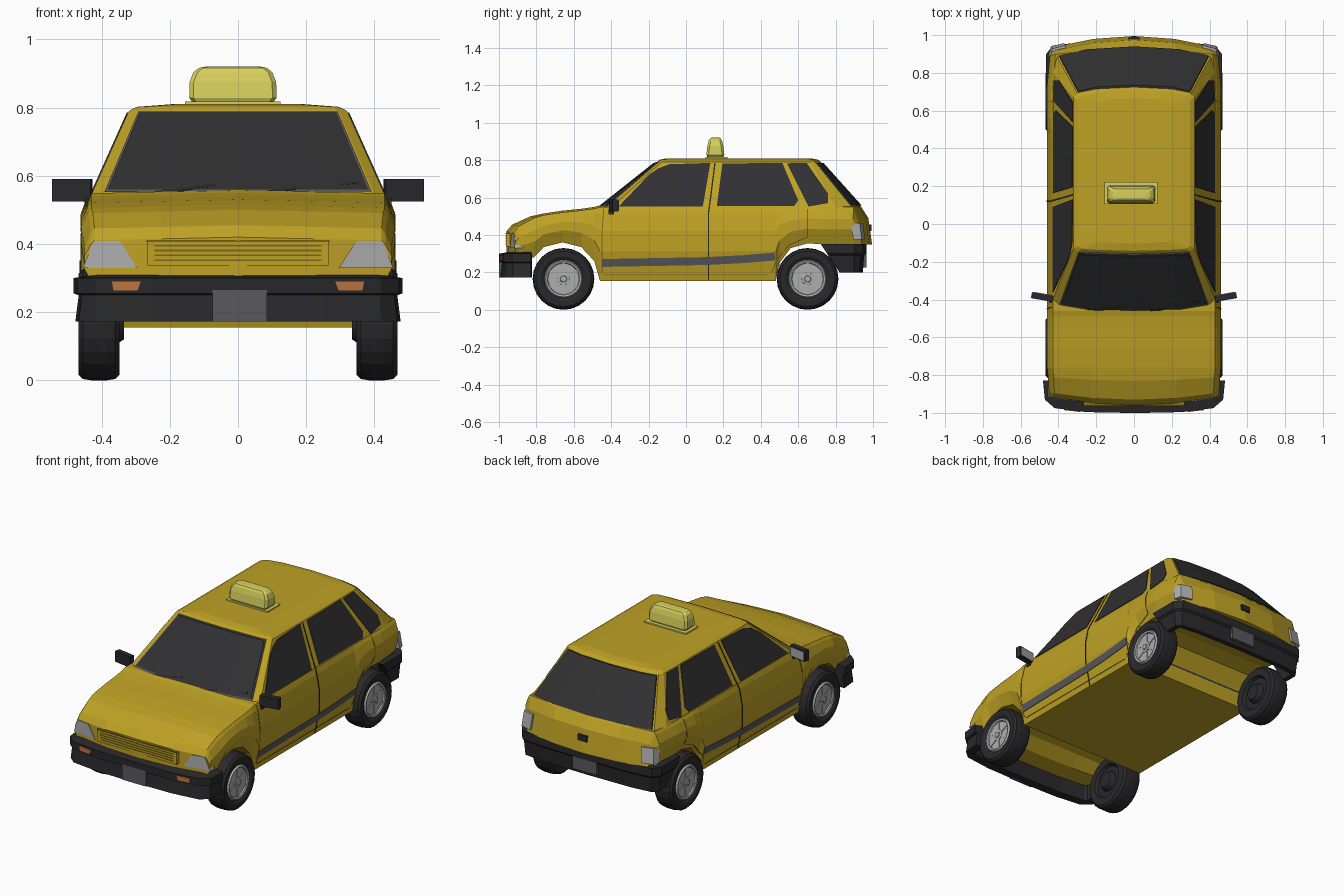
import bpy, bmesh, math
from mathutils import Vector, Matrix

if "Cube" in bpy.data.objects:
    bpy.data.objects.remove(bpy.data.objects["Cube"])


def material(name, r, g, b):
    m = bpy.data.materials.new(name)
    m.diffuse_color = (r, g, b, 1)
    m.use_nodes = True
    m.node_tree.nodes["Principled BSDF"].inputs["Base Color"].default_value = m.diffuse_color
    return m


YELLOW = material("yellow_paint", .52, .36, .018)
DARK_YELLOW = material("shaded_yellow", .2, .13, .01)
BLACK = material("black_plastic", .022, .022, .024)
GLASS = material("dark_glass", .03, .03, .032)
GREY = material("stripe_grey", .1, .1, .11)
LIGHT = material("light_grey", .42, .42, .43)
ORANGE = material("indicator_orange", .5, .17, .05)
SIGN = material("sign_yellow", .68, .63, .11)


def mesh(name, verts, faces, mat):
    me = bpy.data.meshes.new(name)
    me.from_pydata([tuple(v) for v in verts], [], faces)
    bm = bmesh.new()
    bm.from_mesh(me)
    bmesh.ops.recalc_face_normals(bm, faces=bm.faces)
    bm.to_mesh(me)
    bm.free()
    me.materials.append(mat)
    ob = bpy.data.objects.new(name, me)
    bpy.context.collection.objects.link(ob)
    return ob


def loft(name, rings, mat, cap=None):
    n, m = len(rings[0]), len(rings)
    faces = [(r*n+i, r*n+(i+1) % n, (r+1)*n+(i+1) % n, (r+1)*n+i)
             for r in range(m-1) for i in range(n)]
    for base in (0, (m-1)*n):
        faces += [[base+i for i in f] for f in (cap or [range(n)])]
    return mesh(name, [v for r in rings for v in r], faces, mat)


def prism(name, pts, vec, mat):
    return loft(name, [[Vector(p) for p in pts], [Vector(p)+Vector(vec) for p in pts]], mat)


def box(name, lo, hi, mat, rot=None):
    (x0, y0, z0), (x1, y1, z1) = lo, hi
    ob = prism(name, [(x0, y0, z0), (x1, y0, z0), (x1, y1, z0), (x0, y1, z0)], (0, 0, z1-z0), mat)
    if rot:
        ob.data.transform(rot)
    return ob


def lerp(a, b, t):
    return a+(b-a)*t


# Lower body: stations of y, bottom z, top z, half width, corner setback, lean
STATIONS = [(-.96, .27, .41, .45, .05, 0), (-.93, .27, .445, .45, .04, 0), (-.83, .28, .49, .455, .02, 0),
            (-.76, .335, .505, .46, 0, 0), (-.66, .36, .52, .46, 0, 0), (-.56, .335, .53, .46, 0, 0),
            (-.49, .26, .54, .46, 0, 0), (-.46, .155, .548, .46, 0, 0), (.48, .155, .55, .46, 0, 0),
            (.50, .25, .55, .46, 0, 0), (.56, .33, .55, .46, 0, 0), (.65, .355, .55, .46, 0, 0),
            (.73, .35, .55, .46, 0, 0), (.93, .35, .55, .445, -.04, 0), (.995, .35, .48, .43, -.07, -.02)]
SIDE = [(.93, 0), (1, .4), (1, .68), (.96, .92), (.935, 1)]
SECTION = (SIDE + [(.5, 1), (0, 1), (-.5, 1)] + [(-f, t) for f, t in reversed(SIDE)]
           + [(-.5, 0), (0, 0), (.5, 0)])
rings = []
for y, zb, zt, w, s, lean in STATIONS:
    rings.append([(f*w, y+s*(f*w/.46)**2+lean*t,
                   lerp(zb, zt, t)+(.01*(1-abs(f)) if t == 1 else 0)) for f, t in SECTION])
loft("lower_body", rings, YELLOW, [[0, 1, 2, 3, 4, 5, 15], [5, 6, 14, 15], [6, 7, 13, 14],
                                   [7, 8, 9, 10, 11, 12, 13]])


def side_x(y, z):
    """Half width of the car side at a given y and z."""
    if z > .55:
        return .43-.11*(z-.545)/.245
    a, b = next((a, b) for a, b in zip(STATIONS, STATIONS[1:]) if y <= b[0])
    zb, zt, w = [lerp(a[i], b[i], (y-a[0])/(b[0]-a[0])) for i in (1, 2, 3)]
    t = min(max((z-zb)/(zt-zb), 0), 1)
    p, q = next((p, q) for p, q in zip(SIDE, SIDE[1:]) if t <= q[1])
    return w*lerp(p[0], q[0], (t-p[1])/(q[1]-p[1]))


# Cabin: belt loop, roof edge loop and raised roof panel
BELT = [(0, -.465), (.25, -.455), (.40, -.43), (.43, -.40), (.43, .80), (.41, .89), (.25, .925), (0, .94)]
ROOF = [(0, -.155), (.2, -.15), (.295, -.145), (.32, -.13), (.32, .67), (.30, .69), (.2, .71), (0, .72)]


def full_loop(half, z, sx=1, sy=1):
    pts = half + [(-x, y) for x, y in half[-2:0:-1]]
    return [(x*sx, .28+(y-.28)*sy, z) for x, y in pts]


loft("cabin", [full_loop(BELT, .545), full_loop(ROOF, .79), full_loop(ROOF, .802, .93, .97),
               full_loop(ROOF, .81, .6, .88)], YELLOW)


# Windscreen and rear window with their grey seals
def screen(name, ids, t0, t1, sx, out, mat):
    cols = [(-1, i) for i in reversed(ids[1:])] + [(1, i) for i in ids]
    rings = []
    for s, i in cols:
        def pt(t, o):
            return (s*sx*lerp(BELT[i][0], ROOF[i][0], t), lerp(BELT[i][1], ROOF[i][1], t)+o,
                    lerp(.545, .79, t)+abs(o)*.6)
        rings.append([pt(t0, out), pt(t1, out), pt(t1, -out), pt(t0, -out)])
    loft(name, rings, mat)


screen("windscreen_seal", [0, 1, 2], .02, .985, .985, -.004, GREY)
screen("windscreen", [0, 1, 2], .04, .965, .965, -.007, GLASS)
screen("rear_window", [7, 6, 5], .03, .96, .97, .007, GLASS)

# Side windows
WINDOWS = {"front_door_window": [(-.36, .552), (-.2, .72), (-.15, .755), (-.09, .778), (.13, .785), (.09, .552)],
           "rear_door_window": [(.165, .556), (.195, .782), (.515, .785), (.60, .585), (.58, .556)],
           "quarter_window": [(.54, .783), (.645, .785), (.76, .62), (.76, .57), (.655, .552)]}
for s in (1, -1):
    for name, pts in WINDOWS.items():
        prism(name, [(s*(side_x(0, max(z, .551))+.004), y, z) for y, z in pts], (-s*.012, 0, 0), GLASS)


# Stripes and door seams laid along the car side
def ribbon(name, path, width, mat, off):
    pts = []
    for (ya, za), (yb, zb) in zip(path, path[1:]):
        pts += [Vector((lerp(ya, yb, k/6), lerp(za, zb, k/6))) for k in range(6)]
    pts.append(Vector(path[-1]))
    for s in (1, -1):
        rings = []
        for k, p in enumerate(pts):
            d = (pts[min(k+1, len(pts)-1)]-pts[max(k-1, 0)]).normalized()*width/2
            a, b = p+Vector((-d.y, d.x)), p-Vector((-d.y, d.x))
            rings.append([(s*(side_x(*q)+o), q.x, q.y) for q, o in
                          ((a, off), (b, off), (b, -.01), (a, -.01))])
        loft(name, rings, mat)


ribbon("side_stripe", [(-.45, .25), (.1, .26), (.3, .27), (.475, .285)], .042, GREY, .003)
box("rear_cross_stripe", (-.43, .47, .235), (.43, .499, .275), GREY)
ribbon("door_seam", [(.12, .16), (.12, .313), (.12, .424), (.12, .518), (.125, .55), (.155, .785)],
       .007, BLACK, .0025)
ribbon("front_door_seam", [(-.45, .2), (-.45, .4), (-.44, .54)], .005, DARK_YELLOW, .002)
ribbon("rear_door_seam", [(.46, .2), (.48, .26), (.55, .345), (.65, .39), (.65, .54)], .005, DARK_YELLOW, .002)
ribbon("sill_seam", [(-.44, .19), (.44, .19)], .004, DARK_YELLOW, .002)


# Wrap-around bumpers
def bumper(name, half, section, slant):
    path = [Vector((-x, y)) for x, y in reversed(half[1:])] + [Vector(p) for p in half]
    out, rings, last = (1 if half[0][1] > 0 else -1), [], len(path)-1
    for k, p in enumerate(path):
        d = (path[min(k+1, last)]-path[max(k-1, 0)]).normalized()
        n = Vector((-d.y, d.x))*out
        sl = slant if k in (0, last) else 0
        rings.append([(p.x+n.x*o, p.y+n.y*o+sl*(section[0][1]-z)/.15, z) for o, z in section])
    loft(name, rings, BLACK)


bumper("front_bumper", [(0, -1), (.25, -.996), (.42, -.975), (.472, -.93), (.482, -.83)],
       [(-.06, .31), (0, .30), (0, .255), (-.015, .25), (-.005, .172), (-.06, .172)], 0)
bumper("rear_bumper", [(0, .965), (.3, .96), (.43, .945), (.465, .90), (.465, .72)],
       [(-.045, .352), (0, .352), (0, .30), (-.01, .29), (-.02, .2), (-.05, .2)], .1)
box("front_plate", (-.075, -1, .172), (.085, -.98, .265), GREY)
box("rear_plate", (-.08, .94, .225), (.08, .966, .3), GREY)
box("hatch_handle", (-.03, .95, .42), (.03, .992, .455), BLACK)

# Grille panel with slots
box("grille_panel", (-.265, -.963, .337), (.265, -.93, .408), YELLOW)
for k in range(4):
    box("grille_slot", (-.245, -.965, .35+k*.014), (.245, -.95, .355+k*.014), DARK_YELLOW)
box("grille_top_line", (-.268, -.964, .406), (.268, -.95, .41), DARK_YELLOW)

for s in (1, -1):
    # Lamps
    prism("headlight", [(s*x, -.953+.16*(x-.225), z) for x, z in
                        ((.296, .33), (.346, .408), (.424, .408), (.455, .33))], (0, .045, 0), LIGHT)
    prism("indicator", [(s*x, y, z) for x, y, z in
                        ((.285, -.995, .29), (.37, -.985, .29), (.365, -.986, .263), (.295, -.994, .263))],
          (0, .02, 0), ORANGE)
    prism("tail_light", [(s*x, y, .375) for x, y in
                         ((.453, .895), (.44, .94), (.37, .958), (.37, .92), (.42, .895))],
          (-s*.008, -.012, .09), LIGHT)
    # Door mirror
    turn = Matrix.Translation((s*.43, -.40, 0)) @ Matrix.Rotation(s*.17, 4, 'Z')
    xa, xb = sorted((0, s*.115))
    box("mirror_housing", (xa, -.012, .525), (xb, .02, .59), BLACK, turn)
    box("mirror_glass", (xa+.008, .018, .532), (xb-.008, .023, .583), LIGHT, turn)
    xa, xb = sorted((s*.41, s*.45))
    box("mirror_stem", (xa, -.415, .51), (xb, -.385, .535), BLACK)


# Windscreen wipers
def wiper(name, xa, za, xb, zb, w):
    def pt(x, z):
        return Vector((x, -.465+.31*(z-.545)/.245+.03*(x/.4)**2-.012, z))
    prism(name, [pt(xa, za), pt(xb, zb), pt(xb, zb+w), pt(xa, za+w)], (0, .008, -.002), BLACK)


for x in (-.245, .06):
    wiper("wiper_blade", x, .549, x+.29, .595 if x < 0 else .578, .006)
    wiper("wiper_arm", x+.03, .549, x+.18, .57, .008)


# Wheels: tyre, rim, spokes and hub
def lathe(name, profile, s, y, mat, n=24):
    loft(name, [[(s*x, y+r*math.cos(a), .165+r*math.sin(a)) for a in
                 [2*math.pi*k/n for k in range(n)]] for r, x in profile], mat)


for s in (1, -1):
    for y in (-.655, .65):
        lathe("tyre", [(.085, .44), (.1, .455), (.12, .468), (.148, .468), (.161, .455), (.165, .43),
                       (.165, .385), (.161, .36), (.148, .347), (.105, .347), (.095, .365), (.06, .365),
                       (.055, .35), (.045, .335)], s, y, BLACK)
        lathe("rim", [(.103, .455), (.096, .467), (.086, .463), (.08, .447)], s, y, LIGHT)
        lathe("hub", [(.034, .444), (.032, .46), (.018, .462), (.016, .468)], s, y, LIGHT, 12)
        for k in range(6):
            m = Matrix.Translation((s*.45, y, .165)) @ Matrix.Rotation(k*math.pi/3, 4, 'X')
            box("wheel_spoke", (-.009, -.01, .02), (.009, .01, .086), LIGHT, m)

# Roof sign
box("sign_base", (-.155, .105, .795), (.125, .222, .818), SIGN)
rings = []
for hx, hy, z in ((.118, .042, .815), (.128, .048, .828), (.127, .043, .875), (.116, .036, .903),
                  (.1, .029, .916), (.08, .02, .92)):
    c = .012
    rings.append([(-.015+x, .157+y, z) for x, y in
                  ((hx, hy-c), (hx-c, hy), (c-hx, hy), (-hx, hy-c),
                   (-hx, c-hy), (c-hx, -hy), (hx-c, -hy), (hx, c-hy))])
loft("roof_sign", rings, SIGN)
